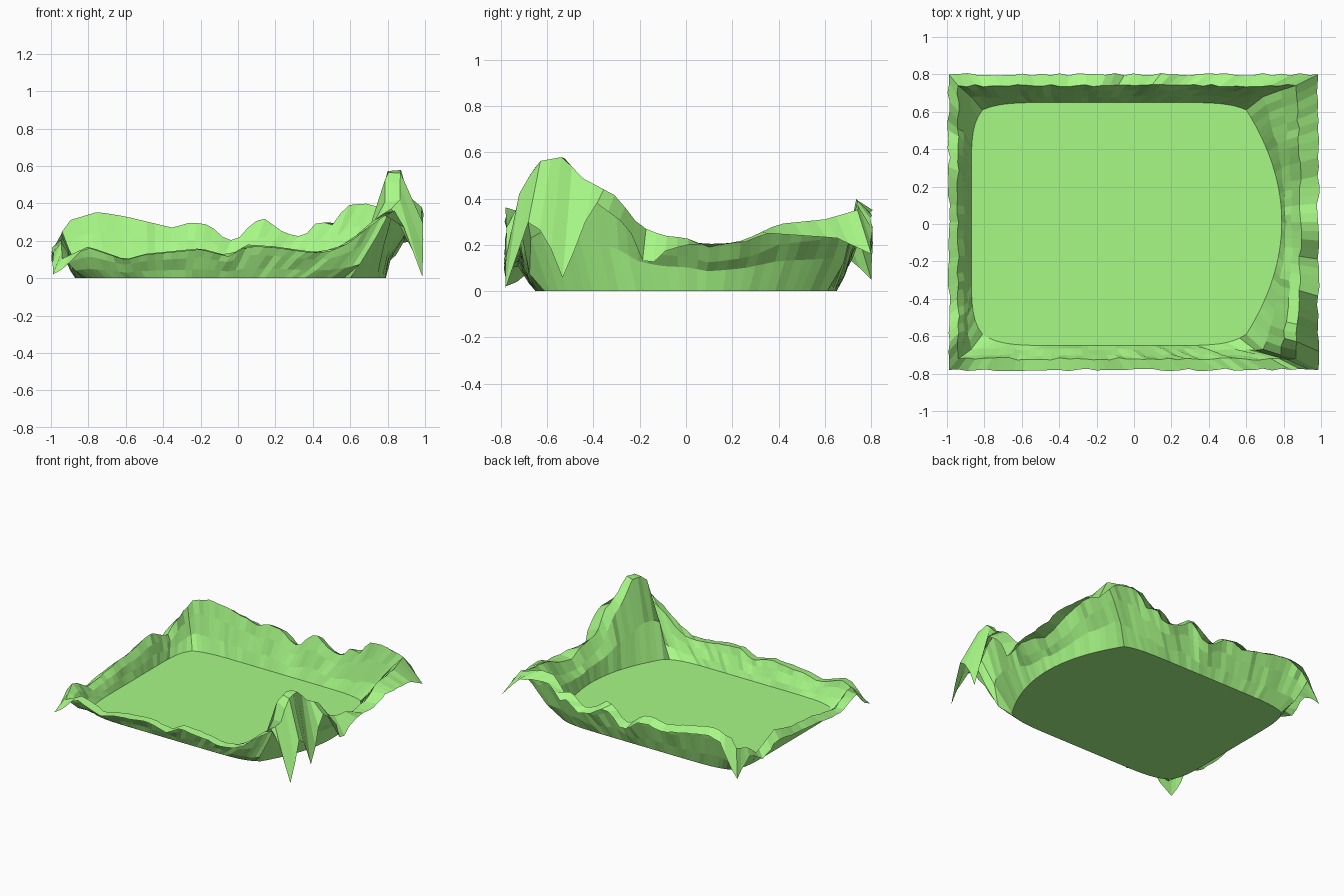
import bpy, bmesh, random

if "Cube" in bpy.data.objects:
    bpy.data.objects.remove(bpy.data.objects["Cube"])

random.seed(4)

# Crest height along each side: (coordinate, height)
FRONT = [(-.95, .1), (-.8, .17), (-.6, .1), (-.5, .13), (-.2, .16), (-.05, .12), (.05, .18),
         (.2, .17), (.4, .14), (.5, .15), (.6, .2), (.7, .29), (.8, .36), (.87, .4)]
RIGHT = [(-.72, .42), (-.64, .56), (-.53, .58), (-.45, .49), (-.3, .41), (-.2, .28), (-.1, .24),
         (0, .23), (.1, .19), (.25, .22), (.4, .29), (.6, .31), (.74, .35)]
BACK = [(-.95, .25), (-.9, .31), (-.75, .355), (-.6, .33), (-.35, .27), (-.25, .3), (-.15, .285),
        (-.06, .2), (0, .21), (.08, .3), (.14, .32), (.25, .24), (.35, .22), (.43, .31),
        (.5, .28), (.58, .39), (.68, .4), (.87, .35)]
LEFT = [(-.72, .1), (-.62, .2), (-.45, .1), (-.3, .12), (-.15, .15), (.1, .17), (.3, .22),
        (.4, .17), (.5, .12), (.6, .2), (.74, .25)]
# Outer rim height on the right side, with its deep notches
RIGHT_RIM = [(-.78, .01), (-.68, .3), (-.61, .25), (-.53, .05), (-.4, .39), (-.25, .28), (-.17, .09),
             (-.1, .17), (0, .2), (.25, .21), (.35, .25), (.5, .24), (.65, .23), (.8, .16)]
CRESTS = [FRONT, RIGHT, BACK, LEFT]

# Rings from floor to rim: left, right, front, back limits,
# then outward bulge mid-side (front, right, back, left)
RINGS = {
    "floor": ((-.81, .60, -.59, .61), (.06, .19, .04, .06)),
    "foot": ((-.87, .69, -.67, .68), (0, .12, 0, .02)),
    "shoulder": ((-.91, .785, -.70, .715), (0, .06, 0, 0)),
    "crest": ((-.94, .865, -.72, .74), (0, .025, 0, 0)),
    "rim": ((-.99, .985, -.78, .80), (0, 0, 0, 0)),
}
FOOT_FACTOR = (.3, .45, .3, .35)
RIM_FACTOR = (.95, 1, .88, .75)
RIM_CORNER = (.02, .01, .16, .05)
COUNTS = (40, 32, 40, 32)
OUT = ((0, -1), (1, 0), (0, 1), (-1, 0))


def lookup(table, t):
    if t <= table[0][0]:
        return table[0][1]
    for (a, u), (b, v) in zip(table, table[1:]):
        if t <= b:
            return u + (v - u) * (t - a) / (b - a)
    return table[-1][1]


def height(name, side, t, s):
    z = lookup(CRESTS[side], t)
    if name == "floor":
        return 0
    if name == "foot":
        return z * FOOT_FACTOR[side]
    if name == "shoulder":
        # the right-hand peak has a broad top
        return z * (min(1, max(.65, .65 + (z - .25) * 1.2)) if side == 1 else .7)
    if name == "crest":
        return z
    if side == 1:
        return lookup(RIGHT_RIM, t)
    # rim droops into the corners
    z *= RIM_FACTOR[side]
    near = min(s, 1 - s) * (2 if side % 2 == 0 else 1.6)
    corner = RIM_CORNER[side] if s < .5 else RIM_CORNER[(side + 1) % 4]
    k = min(1, near / .14)
    return corner + (z - corner) * k


def ring(bm, name):
    (l, r, f, b), bulge = RINGS[name]
    corners = [(l, f), (r, f), (r, b), (l, b)]
    verts = []
    for side in range(4):
        p, q = corners[side], corners[(side + 1) % 4]
        for i in range(COUNTS[side]):
            s = i / COUNTS[side]
            x, y = (p[k] + (q[k] - p[k]) * s for k in (0, 1))
            t = x if side % 2 == 0 else y
            push = bulge[side] * (1 - abs(2 * s - 1) ** (2 if side == 1 else 8))
            if name != "floor" and i:
                push += random.uniform(-.007, .007)
            z = height(name, side, t, s)
            verts.append(bm.verts.new((x + OUT[side][0] * push, y + OUT[side][1] * push, z)))
    return verts


# Terrain sheet: flat floor with a ragged ridge all round
bm = bmesh.new()
loops = [ring(bm, n) for n in RINGS]
bm.faces.new(loops[0])
n = len(loops[0])
for inner, outer in zip(loops, loops[1:]):
    for i in range(n):
        j = (i + 1) % n
        bm.faces.new((inner[i], outer[i], outer[j], inner[j]))
bm.normal_update()

mesh = bpy.data.meshes.new("valley_terrain")
bm.to_mesh(mesh)
bm.free()
terrain = bpy.data.objects.new("valley_terrain", mesh)
bpy.context.collection.objects.link(terrain)

# Grass colour
grass = bpy.data.materials.new("grass")
grass.diffuse_color = (.39, .95, .24, 1)
grass.use_nodes = True
grass.node_tree.nodes["Principled BSDF"].inputs["Base Color"].default_value = grass.diffuse_color
mesh.materials.append(grass)
